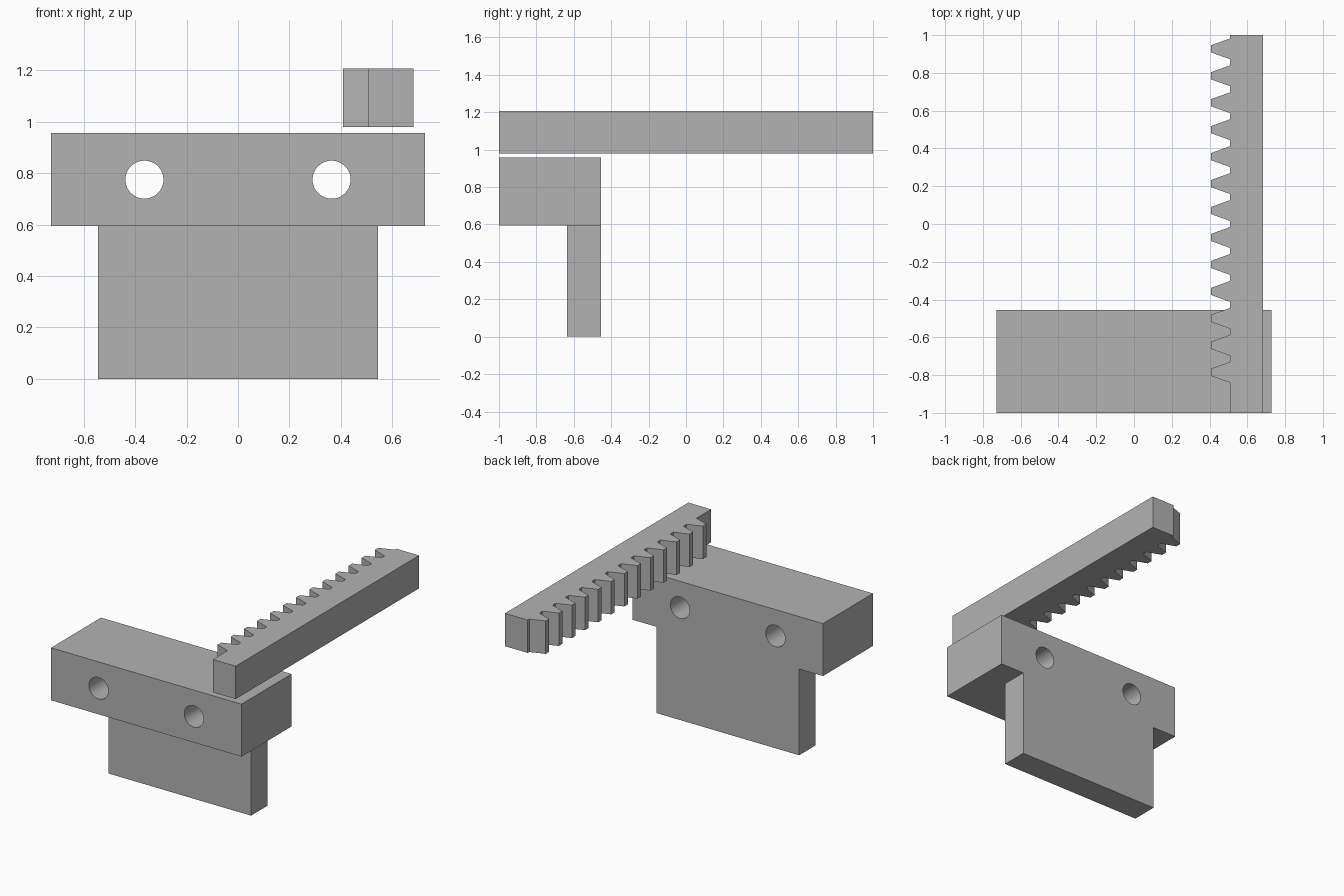
import bpy
import bmesh
from math import pi
from mathutils import Matrix, Vector

cube = bpy.data.objects.get("Cube")
if cube:
    bpy.data.objects.remove(cube, do_unlink=True)

grey = bpy.data.materials.new("plain grey")
grey.use_nodes = True
colour = (0.45, 0.45, 0.45, 1)
grey.diffuse_color = colour
grey.node_tree.nodes["Principled BSDF"].inputs["Base Color"].default_value = colour


def finish(name, bm):
    bmesh.ops.recalc_face_normals(bm, faces=bm.faces)
    mesh = bpy.data.meshes.new(name)
    bm.to_mesh(mesh)
    bm.free()
    mesh.materials.append(grey)
    obj = bpy.data.objects.new(name, mesh)
    bpy.context.collection.objects.link(obj)
    return obj


def extrude_profile(name, points, offset):
    """Closed solid from a flat outline pushed along offset."""
    bm = bmesh.new()
    face = bm.faces.new([bm.verts.new(p) for p in points])
    grown = bmesh.ops.extrude_face_region(bm, geom=[face], use_keep_orig=True)
    verts = [v for v in grown["geom"] if isinstance(v, bmesh.types.BMVert)]
    bmesh.ops.translate(bm, verts=verts, vec=Vector(offset))
    return finish(name, bm)


# Mounting bracket: wide block with a thinner plate hanging flush at the back
back, front, plate_front = -0.455, -1.0, -0.636
block_half, plate_half = 0.727, 0.545
block_bottom, block_top = 0.595, 0.957


def box(name, half_x, y0, y1, z0, z1):
    outline = [(-half_x, y0, z0), (half_x, y0, z0), (half_x, y0, z1), (-half_x, y0, z1)]
    return extrude_profile(name, outline, (0, y1 - y0, 0))


block = box("mounting_block", block_half, front, back, block_bottom, block_top)
box("hanging_plate", plate_half, plate_front, back, 0, block_bottom)

# Two bolt holes right through the block
bm = bmesh.new()
for side in (-1, 1):
    place = Matrix.Translation((side * 0.364, -0.73, 0.775)) @ Matrix.Rotation(pi / 2, 4, "X")
    bmesh.ops.create_cone(bm, cap_ends=True, segments=48, radius1=0.074,
                          radius2=0.074, depth=1, matrix=place)
cutter = finish("bolt_hole_cutter", bm)
cutter.hide_render = True
cutter.hide_set(True)
holes = block.modifiers.new("bolt holes", "BOOLEAN")
holes.operation = "DIFFERENCE"
holes.solver = "EXACT"
holes.object = cutter
bpy.context.view_layer.objects.active = block
block.select_set(True)
bpy.ops.object.modifier_apply(modifier=holes.name)
bpy.ops.object.shade_smooth_by_angle()
bpy.data.objects.remove(cutter, do_unlink=True)

# Toothed rack: straight bar with tapered teeth along its right side
root_x, tip_x, outer_x = 0.508, 0.408, 0.682
rack_bottom, rack_top = 0.98, 1.207
pitch, first_tooth, tooth_count = 0.1427, -0.785, 13
root_half, tip_half = 0.055, 0.019

outline = [(outer_x, 1), (outer_x, -1), (root_x, -1)]
for i in range(tooth_count):
    y = first_tooth + i * pitch
    outline += [(root_x, y - root_half), (tip_x, y - tip_half),
                (tip_x, y + tip_half), (root_x, y + root_half)]
outline.append((root_x, 1))
extrude_profile("toothed_rack", [(x, y, rack_bottom) for x, y in outline],
                (0, 0, rack_top - rack_bottom))
